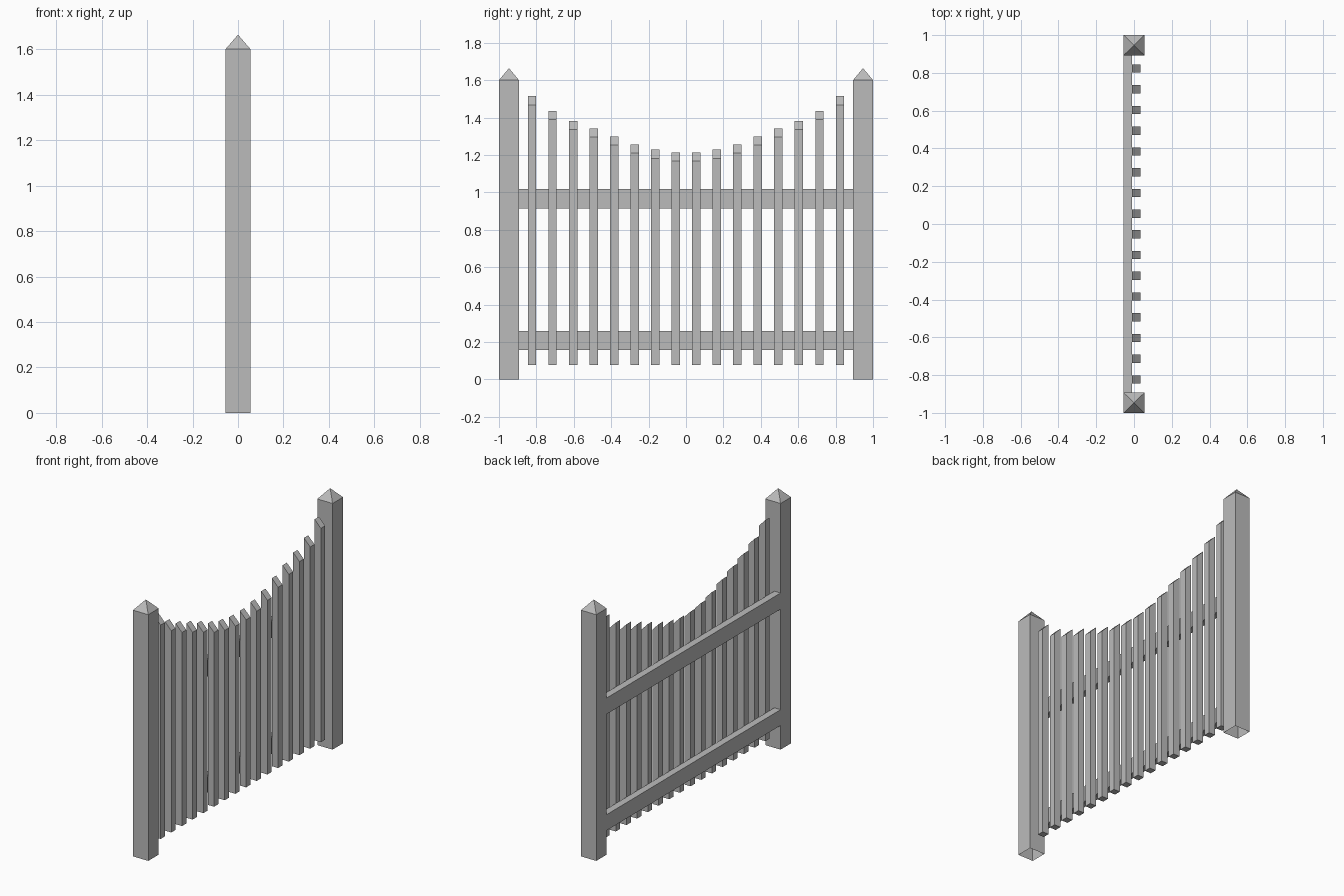
import bpy
import bmesh

cube = bpy.data.objects.get("Cube")
if cube:
    bpy.data.objects.remove(cube, do_unlink=True)

grey = bpy.data.materials.new("plain_grey")
grey.use_nodes = True
grey.diffuse_color = (0.5, 0.5, 0.5, 1)
grey.node_tree.nodes["Principled BSDF"].inputs["Base Color"].default_value = (0.5, 0.5, 0.5, 1)


def box(bm, low, high):
    """Add an axis-aligned box between two corners and return its vertices."""
    verts = bmesh.ops.create_cube(bm, size=1)["verts"]
    for v in verts:
        for i in range(3):
            v.co[i] = low[i] if v.co[i] < 0 else high[i]
    return verts


def finish(bm, name):
    bmesh.ops.recalc_face_normals(bm, faces=bm.faces)
    mesh = bpy.data.meshes.new(name)
    bm.to_mesh(mesh)
    bm.free()
    mesh.materials.append(grey)
    obj = bpy.data.objects.new(name, mesh)
    bpy.context.collection.objects.link(obj)


HALF = 0.055        # half depth of the posts
POST_IN = 0.893     # inner side of the posts
POST_TOP, POST_TIP = 1.6, 1.664
BACK = -0.01        # plane where pickets meet rails

# Posts with pyramid tops and open undersides
for name, side in (("front_post", -1), ("back_post", 1)):
    bm = bmesh.new()
    y0, y1 = sorted((side * POST_IN, side))
    box(bm, (-HALF, y0, 0), (HALF, y1, POST_TOP))
    bm.normal_update()
    bottom = [f for f in bm.faces if f.normal.z < -0.9]
    top = [f for f in bm.faces if f.normal.z > 0.9]
    tip = bmesh.ops.poke(bm, faces=top)["verts"][0]
    tip.co.z = POST_TIP
    bmesh.ops.delete(bm, geom=bottom, context="FACES_ONLY")
    finish(bm, name)

# Rails between the posts
for name, z0, z1 in (("lower_rail", 0.157, 0.26), ("upper_rail", 0.913, 1.018)):
    bm = bmesh.new()
    box(bm, (-HALF, -POST_IN, z0), (BACK, POST_IN, z1))
    finish(bm, name)

# Pickets rising from the middle towards the posts, tops cut on a slant
tops = [1.214, 1.229, 1.257, 1.3, 1.342, 1.383, 1.436, 1.515]
SPACING, WIDTH, SLANT = 0.1097, 0.044, 0.047
for i, top in enumerate(tops):
    for label, side in (("front", -1), ("back", 1)):
        y = side * (i + 0.5) * SPACING
        bm = bmesh.new()
        for v in box(bm, (BACK, y - WIDTH / 2, 0.078), (0.035, y + WIDTH / 2, top)):
            if v.co.z > 1 and v.co.x > 0:
                v.co.z -= SLANT
        finish(bm, f"{label}_picket_{i + 1}")
